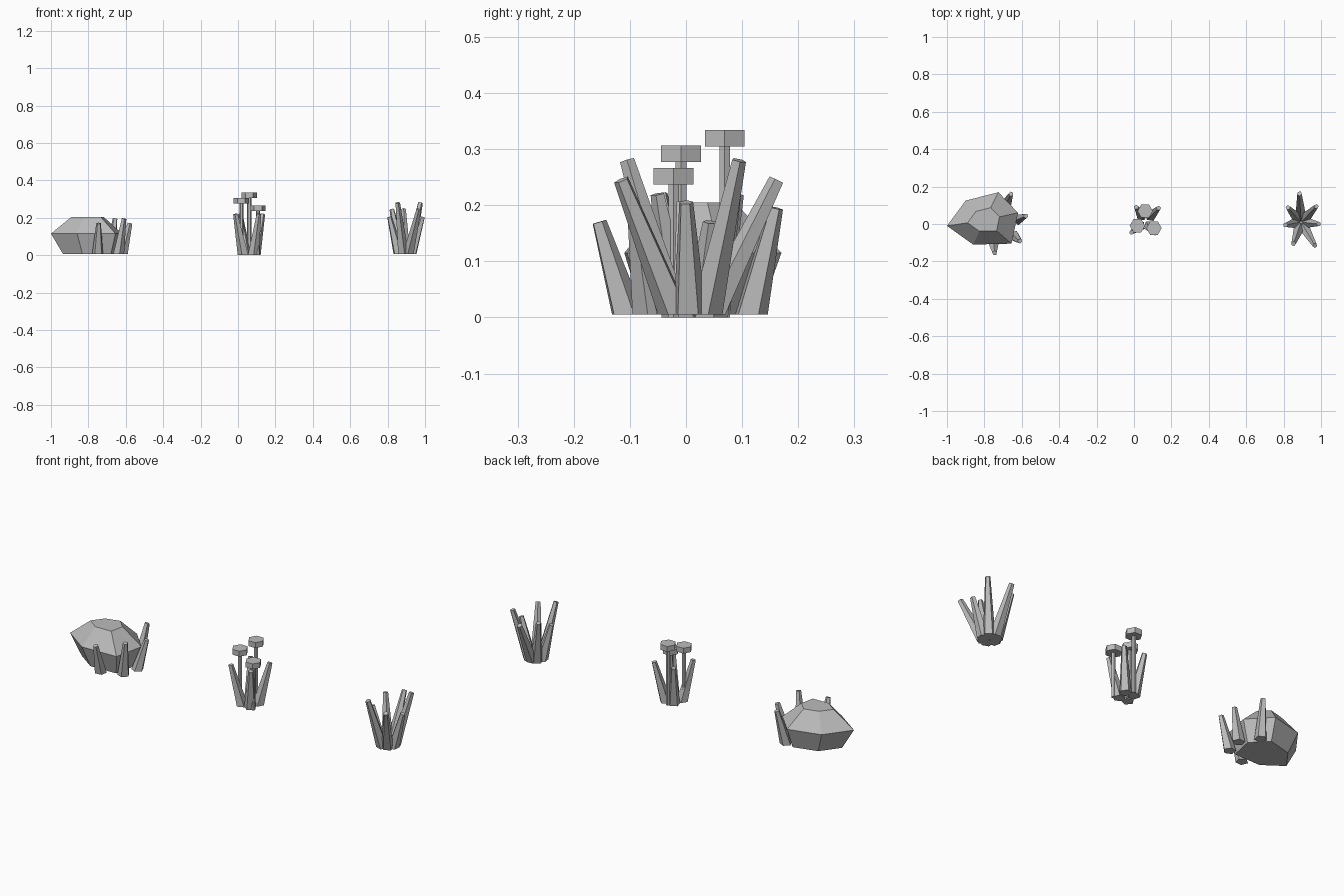
import bpy, bmesh
from math import sin, cos, pi, atan2
from mathutils import Vector

cube = bpy.data.objects.get("Cube")
if cube:
    bpy.data.objects.remove(cube)

GREY = (0.5, 0.5, 0.5, 1)
mat = bpy.data.materials.new("stone grey")
mat.use_nodes = True
mat.diffuse_color = GREY
mat.node_tree.nodes["Principled BSDF"].inputs["Base Color"].default_value = GREY


def loft(name, rings):
    """Skin a stack of equal point rings and cap both ends."""
    bm = bmesh.new()
    loops = [[bm.verts.new(p) for p in ring] for ring in rings]
    n = len(loops[0])
    for low, high in zip(loops, loops[1:]):
        for i in range(n):
            j = (i + 1) % n
            bm.faces.new((low[i], low[j], high[j], high[i]))
    bm.faces.new(loops[0][::-1])
    bm.faces.new(loops[-1])
    bmesh.ops.recalc_face_normals(bm, faces=bm.faces)
    mesh = bpy.data.meshes.new(name)
    bm.to_mesh(mesh)
    bm.free()
    mesh.materials.append(mat)
    obj = bpy.data.objects.new(name, mesh)
    bpy.context.collection.objects.link(obj)
    return obj


def ring(center, radius, sides, turn=0.0, slope=(0, 0)):
    """Polygon around a centre, optionally tilted by a slope."""
    points = []
    for i in range(sides):
        a = turn + 2 * pi * i / sides
        dx, dy = radius * cos(a), radius * sin(a)
        points.append(Vector(center) + Vector((dx, dy, -dx * slope[0] - dy * slope[1])))
    return points


def blade(name, base, tip, wide=0.031, narrow=0.013):
    """Tapered five sided leaf with a flat side facing outward."""
    b, t = Vector(base), Vector(tip)
    d = t - b
    turn = atan2(d.y, d.x) + pi / 5
    loft(name, [ring(b, wide, 5, turn), ring(t, narrow, 5, turn, (d.x / d.z, d.y / d.z))])


# Boulder: one outline scaled for foot, waist and crown
outline = [(-1, -0.01), (-0.9, 0.125), (-0.725, 0.17),
           (-0.62, 0.06), (-0.655, -0.105), (-0.86, -0.11)]


def boulder_ring(cx, scale, z):
    return [Vector((cx + (x - cx) * scale, 0.02 + (y - 0.02) * scale, z)) for x, y in outline]


loft("boulder", [boulder_ring(-0.75, 0.74, 0.005),
                 boulder_ring(-0.8, 1, 0.115),
                 boulder_ring(-0.8, 0.45, 0.205)])

# Leaves at the boulder's edge
for i, (base, tip) in enumerate([
        ((-0.75, -0.105, 0.005), (-0.745, -0.155, 0.17)),
        ((-0.64, -0.065, 0.005), (-0.61, -0.092, 0.195)),
        ((-0.62, 0.025, 0.005), (-0.578, 0.043, 0.17)),
        ((-0.68, 0.115, 0.005), (-0.657, 0.16, 0.195))]):
    blade(f"boulder_leaf_{i + 1}", base, tip)

# Mushroom clump: flat hexagonal caps on thin stems
for i, (x, y, z) in enumerate([(0.06, 0.069, 0.305), (0.018, -0.009, 0.277), (0.107, -0.022, 0.237)]):
    loft(f"mushroom_stem_{i + 1}", [ring((x, y, 0), 0.011, 6), ring((x, y, z), 0.011, 6)])
    loft(f"mushroom_cap_{i + 1}", [ring((x, y, z), 0.041, 6), ring((x, y, z + 0.029), 0.041, 6)])

# Leaves around the mushrooms
for i, (x, y) in enumerate([(-0.013, -0.045), (0.112, -0.05), (0.132, 0.085), (0.012, 0.09)]):
    base = (0.06 + (x - 0.06) * 0.42, 0.015 + (y - 0.015) * 0.42, 0)
    blade(f"mushroom_leaf_{i + 1}", base, (x, y, 0.22))

# Grass tuft: seven leaves with three repeating heights
heights = (0.245, 0.28, 0.205)
for i, (x, y) in enumerate([(0.885, 0.162), (0.975, 0.094), (0.987, 0), (0.967, -0.115),
                            (0.853, -0.105), (0.81, -0.005), (0.823, 0.088)]):
    out = (Vector((x, y)) - Vector((0.893, 0.01))).normalized() * 0.034
    blade(f"grass_leaf_{i + 1}", (0.893 + out.x, 0.01 + out.y, 0.005), (x, y, heights[i % 3]))
